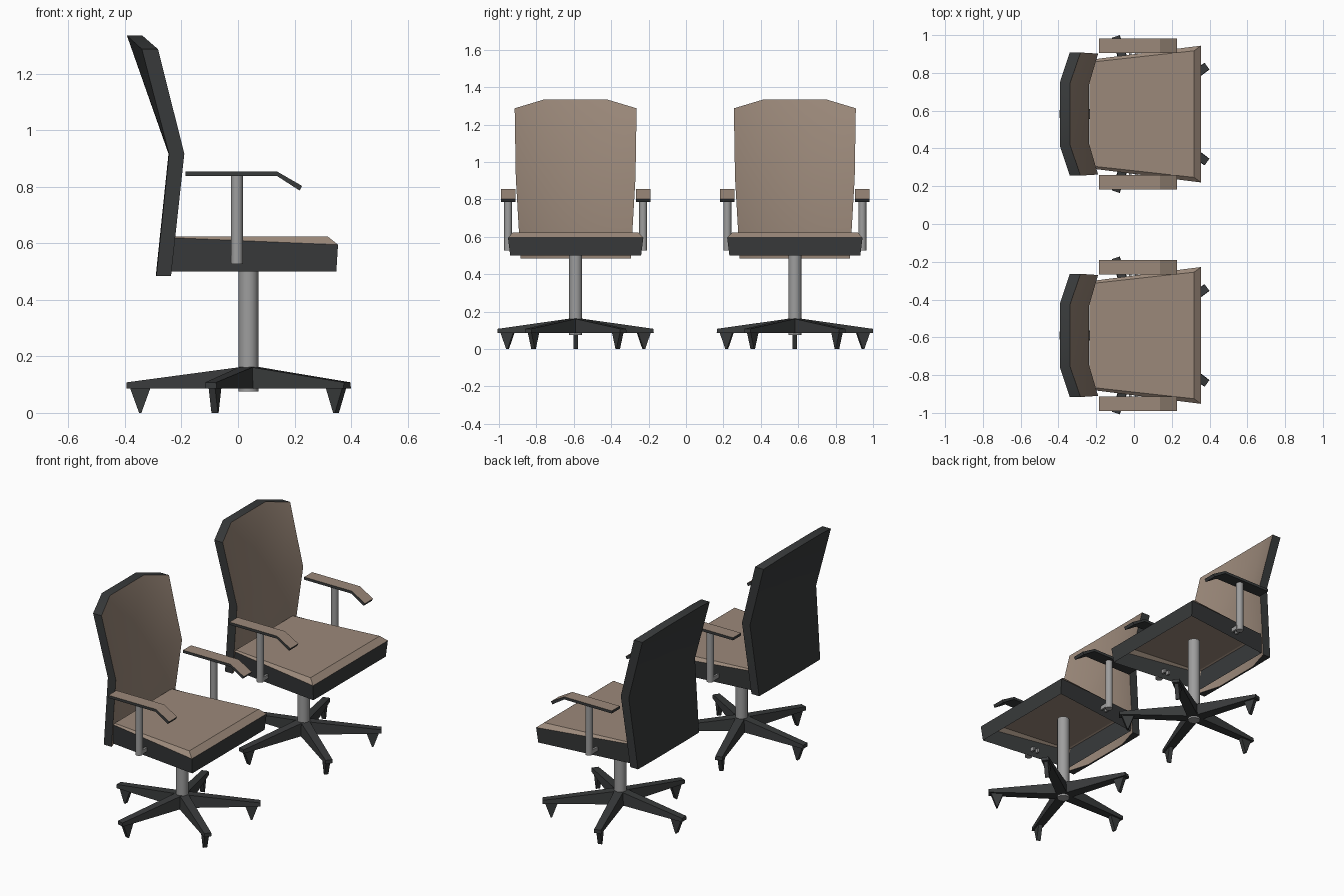
import bpy, bmesh, math
from mathutils import Matrix, Vector

if "Cube" in bpy.data.objects:
    bpy.data.objects.remove(bpy.data.objects["Cube"], do_unlink=True)


def material(name, rgb):
    m = bpy.data.materials.new(name)
    m.use_nodes = True
    m.diffuse_color = (*rgb, 1)
    m.node_tree.nodes["Principled BSDF"].inputs["Base Color"].default_value = (*rgb, 1)
    return m


BEIGE = material("beige fabric", (0.33, 0.25, 0.195))
DARK = material("dark plastic", (0.04, 0.043, 0.044))
METAL = material("grey metal", (0.34, 0.34, 0.34))


def finish(name, bm, mats, offset, angle=30, recalc=True):
    """Turn a bmesh into an object, smooth below the given edge angle."""
    if recalc:
        bmesh.ops.recalc_face_normals(bm, faces=bm.faces)
    for f in bm.faces:
        f.smooth = True
    for e in bm.edges:
        e.smooth = len(e.link_faces) == 2 and e.calc_face_angle(0) < math.radians(angle)
    mesh = bpy.data.meshes.new(name)
    bm.to_mesh(mesh)
    bm.free()
    for m in mats:
        mesh.materials.append(m)
    ob = bpy.data.objects.new(name, mesh)
    ob.location = offset
    bpy.context.collection.objects.link(ob)
    return ob


def loft(bm, rings, closed=True, caps=(True, True), mats=None):
    """Skin a list of equally long rings; mats gives an index per band."""
    vs = [[bm.verts.new(p) for p in r] for r in rings]
    n = len(vs[0])
    for b, (r, s) in enumerate(zip(vs, vs[1:])):
        for i in range(n if closed else n - 1):
            j = (i + 1) % n
            bm.faces.new((r[i], r[j], s[j], s[i])).material_index = mats[b] if mats else 0
    if caps[0]:
        bm.faces.new(vs[0])
    if caps[1]:
        bm.faces.new(vs[-1]).material_index = mats[-1] if mats else 0
    return vs


def cylinder(name, r, x, y, z0, z1, offset):
    bm = bmesh.new()
    bmesh.ops.create_cone(bm, cap_ends=True, segments=16, radius1=r, radius2=r, depth=z1 - z0,
                          matrix=Matrix.Translation((x, y, (z0 + z1) / 2)))
    return finish(name, bm, [METAL], offset, 40)


def rect(x0, x1, w0, w1, z0, z1):
    """Trapezoid ring, w0/z0 at the x0 end and w1/z1 at the x1 end."""
    return [(x0, -w0, z0), (x1, -w1, z1), (x1, w1, z1), (x0, w0, z0)]


def seat(offset):
    bm = bmesh.new()
    # open-bottomed skirt, sloping rim, flat cushion top
    loft(bm, [rect(-0.235, 0.348, 0.28, 0.35, 0.5, 0.5),
              rect(-0.235, 0.354, 0.287, 0.362, 0.62, 0.595),
              rect(-0.225, 0.318, 0.275, 0.335, 0.624, 0.624)],
         caps=(False, True), mats=(0, 1, 1))
    finish("seat", bm, [DARK, BEIGE], offset, 20)


def backrest(offset):
    bm = bmesh.new()

    def row(w, c, wing_x, mid_x, wing_z, mid_z):
        return [(wing_x, -w, wing_z), (mid_x, -c, mid_z), (mid_x, c, mid_z), (wing_x, w, wing_z)]

    front = [row(0.295, 0.15, -0.237, -0.28, 0.485, 0.485),
             row(0.32, 0.16, -0.19, -0.237, 0.917, 0.917),
             row(0.326, 0.166, -0.283, -0.338, 1.287, 1.335)]
    back = [row(0.295, 0.15, -0.289, -0.291, 0.485, 0.485),
            row(0.32, 0.16, -0.244, -0.246, 0.917, 0.917),
            row(0.326, 0.166, -0.34, -0.393, 1.287, 1.335)]
    f = loft(bm, front, False, (False, False), (1, 1))
    b = loft(bm, back, False, (False, False), (0, 0))

    # dark rim joining the two skins
    def border(g):
        return g[0] + [g[1][3]] + g[2][::-1] + [g[1][0]]

    fb, bb = border(f), border(b)
    for i in range(len(fb)):
        j = (i + 1) % len(fb)
        bm.faces.new((fb[i], fb[j], bb[j], bb[i]))
    finish("backrest", bm, [DARK, BEIGE], offset, 35)


def arm(side, offset):
    label = "left" if side > 0 else "right"
    y = 0.361 * side
    # bent armrest pad with a fabric upper face
    bm = bmesh.new()
    path = [(-0.185, 0.855), (0.137, 0.855), (0.227, 0.803)]
    rings = []
    for x, z in path:
        d = 0.009 if x > 0.2 else 0.0
        rings.append([(x, y - 0.039, z), (x, y + 0.039, z),
                      (x - d, y + 0.039, z - 0.016), (x - d, y - 0.039, z - 0.016)])
    loft(bm, rings)
    bmesh.ops.recalc_face_normals(bm, faces=bm.faces)
    for f in bm.faces:
        f.material_index = 1 if f.normal.z > 0.5 else 0
    finish(label + "_armrest", bm, [DARK, BEIGE], offset, 20)

    cylinder(label + "_arm_post", 0.021, -0.004, y, 0.527, 0.842, offset)
    # twin mounting lugs reaching into the seat
    bm = bmesh.new()
    for x in (-0.02, 0.012):
        bmesh.ops.create_cube(bm, size=1, matrix=Matrix.Translation((x, 0.325 * side, 0.545))
                              @ Matrix.Diagonal((0.012, 0.07, 0.025, 1)))
    finish(label + "_arm_lugs", bm, [METAL], offset)


def base(offset):
    hub = Vector(offset) + Vector((0.037, 0, 0))
    cylinder("column", 0.035, 0, 0, 0.075, 0.6, hub)
    legs, casters = bmesh.new(), bmesh.new()
    for k in range(5):
        turn = Matrix.Rotation(math.radians(36 + 72 * k), 4, "Z")

        def spun(points):
            return [turn @ Vector(p) for p in points]

        # tapering leg
        loft(legs, [spun(rect(0, 0.432, 0.032, 0.022, 0.086, 0.086)),
                    spun(rect(0, 0.432, 0.026, 0.02, 0.166, 0.108))])
        # wedge-shaped foot
        loft(casters, [spun(rect(0.379, 0.387, 0.012, 0.012, 0, 0)),
                       spun(rect(0.347, 0.419, 0.012, 0.012, 0.088, 0.088))])
    finish("base_legs", legs, [DARK], hub, 20)
    finish("base_feet", casters, [DARK], hub, 20)


# two matching chairs side by side
for y in (-0.59, 0.582):
    spot = (0, y, 0)
    seat(spot)
    backrest(spot)
    for side in (-1, 1):
        arm(side, spot)
    base(spot)
